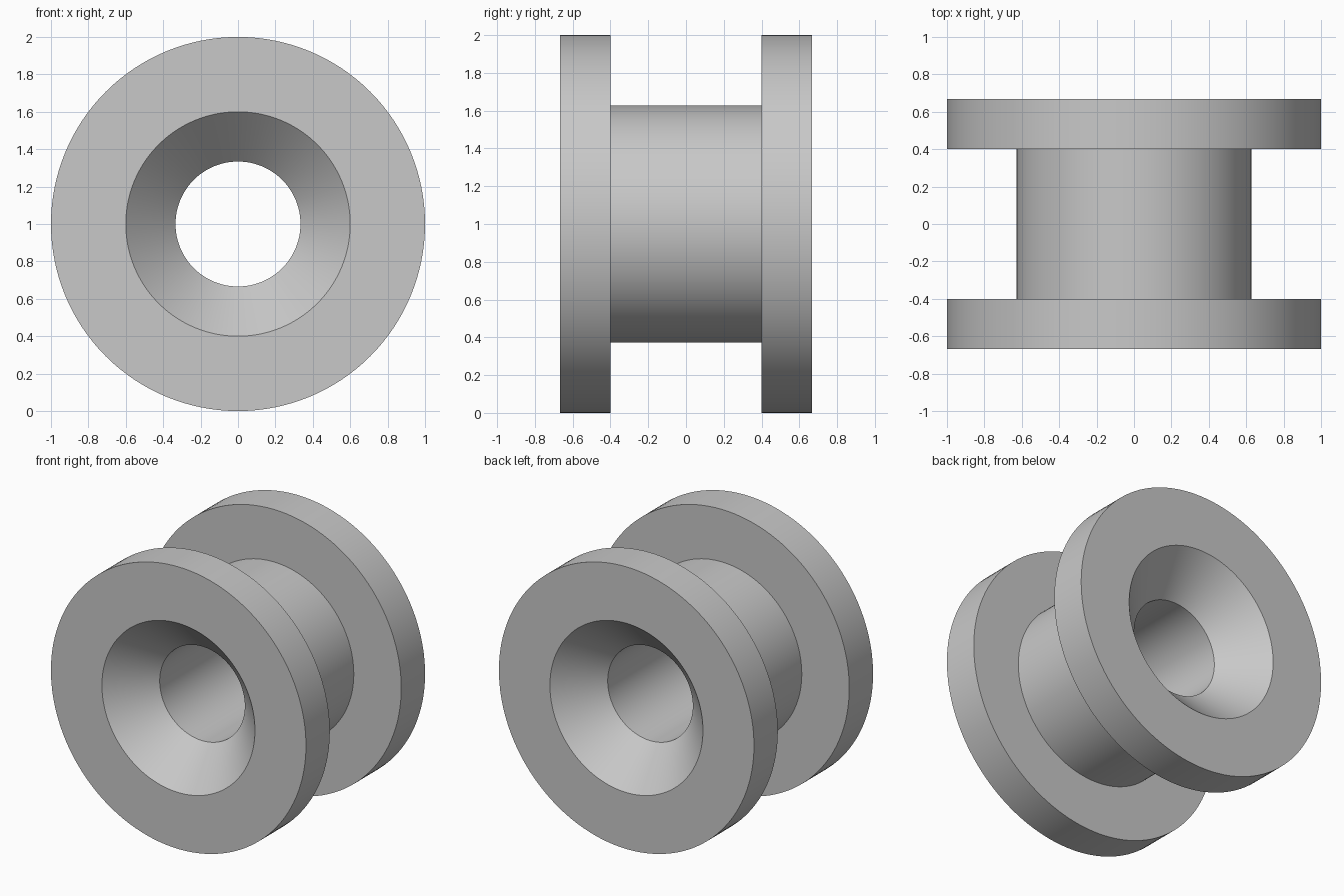
import bpy
import bmesh
import math
from mathutils import Matrix, Vector

cube = bpy.data.objects.get("Cube")
if cube:
    bpy.data.objects.remove(cube, do_unlink=True)

SEGMENTS = 128
FLANGE_R, BARREL_R = 1.0, 0.628
MOUTH_R, BORE_R = 0.6, 0.334
END_Y, INNER_Y = 0.667, 0.4

grey = bpy.data.materials.new("light grey")
grey.use_nodes = True
colour = (0.58, 0.58, 0.58, 1.0)
grey.diffuse_color = colour
grey.node_tree.nodes["Principled BSDF"].inputs["Base Color"].default_value = colour

# Front half of the section (radius, y), from bore to barrel; the back mirrors it
half = [(BORE_R, -INNER_Y), (MOUTH_R, -END_Y), (FLANGE_R, -END_Y),
        (FLANGE_R, -INNER_Y), (BARREL_R, -INNER_Y)]
section = half + [(r, -y) for r, y in reversed(half)]

# Spool: closed section turned around the y axis
bm = bmesh.new()
verts = [bm.verts.new((r, y, 0)) for r, y in section]
edges = [bm.edges.new((v, verts[(i + 1) % len(verts)])) for i, v in enumerate(verts)]
bmesh.ops.spin(bm, geom=verts + edges, cent=(0, 0, 0), axis=(0, 1, 0),
               angle=math.tau, steps=SEGMENTS, use_merge=True)
bmesh.ops.remove_doubles(bm, verts=bm.verts[:], dist=0.0001)
bmesh.ops.recalc_face_normals(bm, faces=bm.faces[:])
bmesh.ops.transform(bm, matrix=Matrix.Translation(Vector((0, 0, FLANGE_R))), verts=bm.verts[:])

mesh = bpy.data.meshes.new("flanged_spool")
bm.to_mesh(mesh)
bm.free()
mesh.materials.append(grey)
spool = bpy.data.objects.new("flanged_spool", mesh)
bpy.context.collection.objects.link(spool)

# Smooth round walls, crisp rims
bpy.ops.object.select_all(action="DESELECT")
spool.select_set(True)
bpy.context.view_layer.objects.active = spool
bpy.ops.object.shade_smooth_by_angle(angle=math.radians(30))
